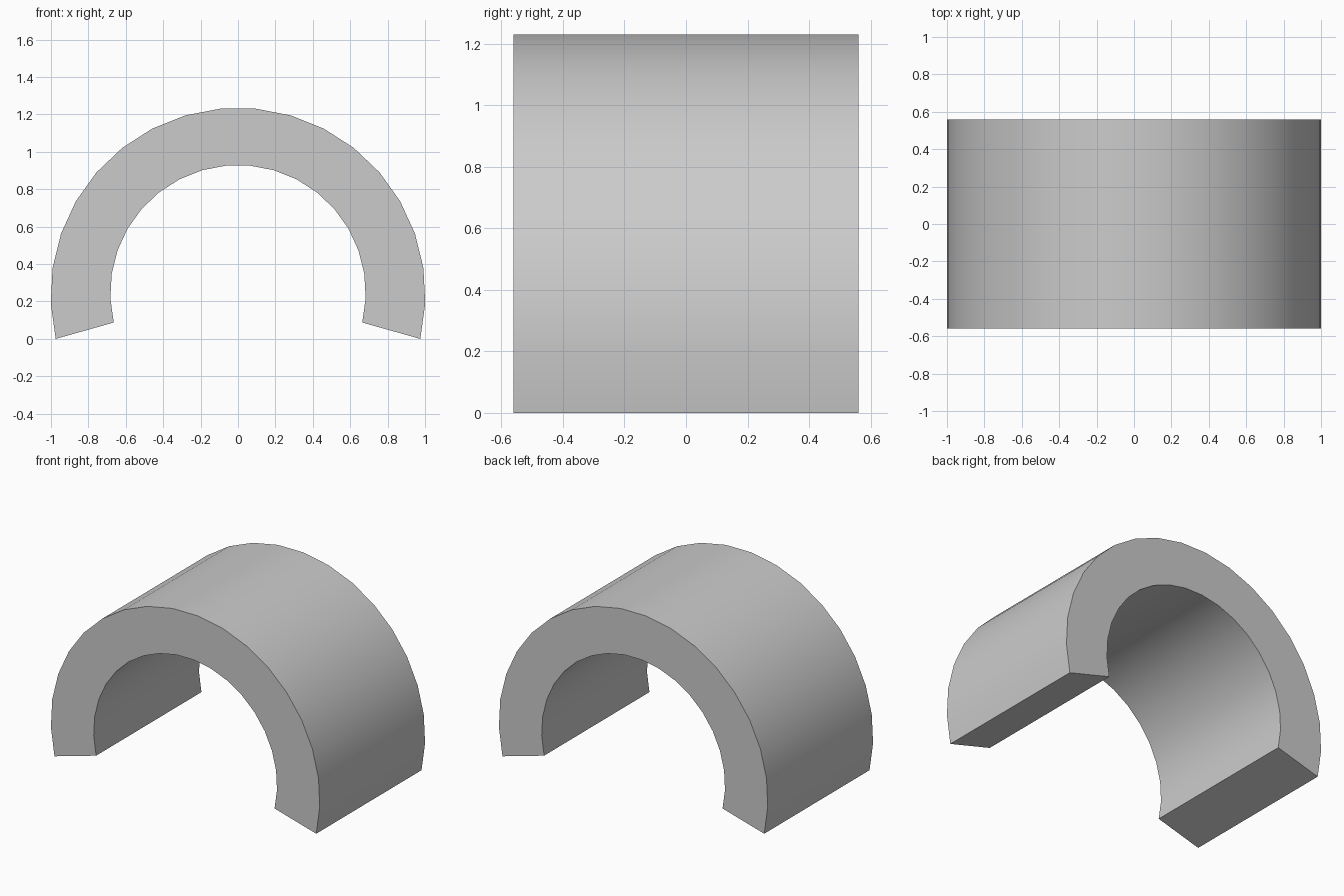
import bpy
import bmesh
from math import sin, cos, radians

cube = bpy.data.objects.get("Cube")
if cube:
    bpy.data.objects.remove(cube, do_unlink=True)

SEGMENTS = 19
HALF_DEPTH = 0.56
OVERHANG = radians(13.45)   # how far the arch runs below its centre line


def arc(radius, centre_z):
    """Points of an arc in the xz plane, from +x over the top to -x."""
    sweep = radians(180) + 2 * OVERHANG
    angles = [-OVERHANG + sweep * i / SEGMENTS for i in range(SEGMENTS + 1)]
    return [(radius * cos(a), -HALF_DEPTH, centre_z + radius * sin(a)) for a in angles]


# Arch cross-section, made of a strip of quads between two arcs
bm = bmesh.new()
outer = [bm.verts.new(p) for p in arc(1.002, 0.233)]
inner = [bm.verts.new(p) for p in arc(0.683, 0.246)]
for i in range(SEGMENTS):
    bm.faces.new((outer[i], outer[i + 1], inner[i + 1], inner[i]))

# Extrude the section from front to back
result = bmesh.ops.extrude_face_region(bm, geom=bm.faces[:], use_keep_orig=True)
back = [v for v in result["geom"] if isinstance(v, bmesh.types.BMVert)]
bmesh.ops.translate(bm, verts=back, vec=(0, 2 * HALF_DEPTH, 0))
bmesh.ops.recalc_face_normals(bm, faces=bm.faces[:])

mesh = bpy.data.meshes.new("arch_shell")
bm.to_mesh(mesh)
bm.free()
arch = bpy.data.objects.new("arch_shell", mesh)
bpy.context.collection.objects.link(arch)

# Plain grey material
grey = bpy.data.materials.new("light_grey")
grey.use_nodes = True
colour = (0.6, 0.6, 0.6, 1)
grey.diffuse_color = colour
grey.node_tree.nodes["Principled BSDF"].inputs["Base Color"].default_value = colour
mesh.materials.append(grey)

# Smooth curved walls, crisp ends
bpy.ops.object.select_all(action="DESELECT")
arch.select_set(True)
bpy.context.view_layer.objects.active = arch
bpy.ops.object.shade_smooth_by_angle(angle=radians(30))
